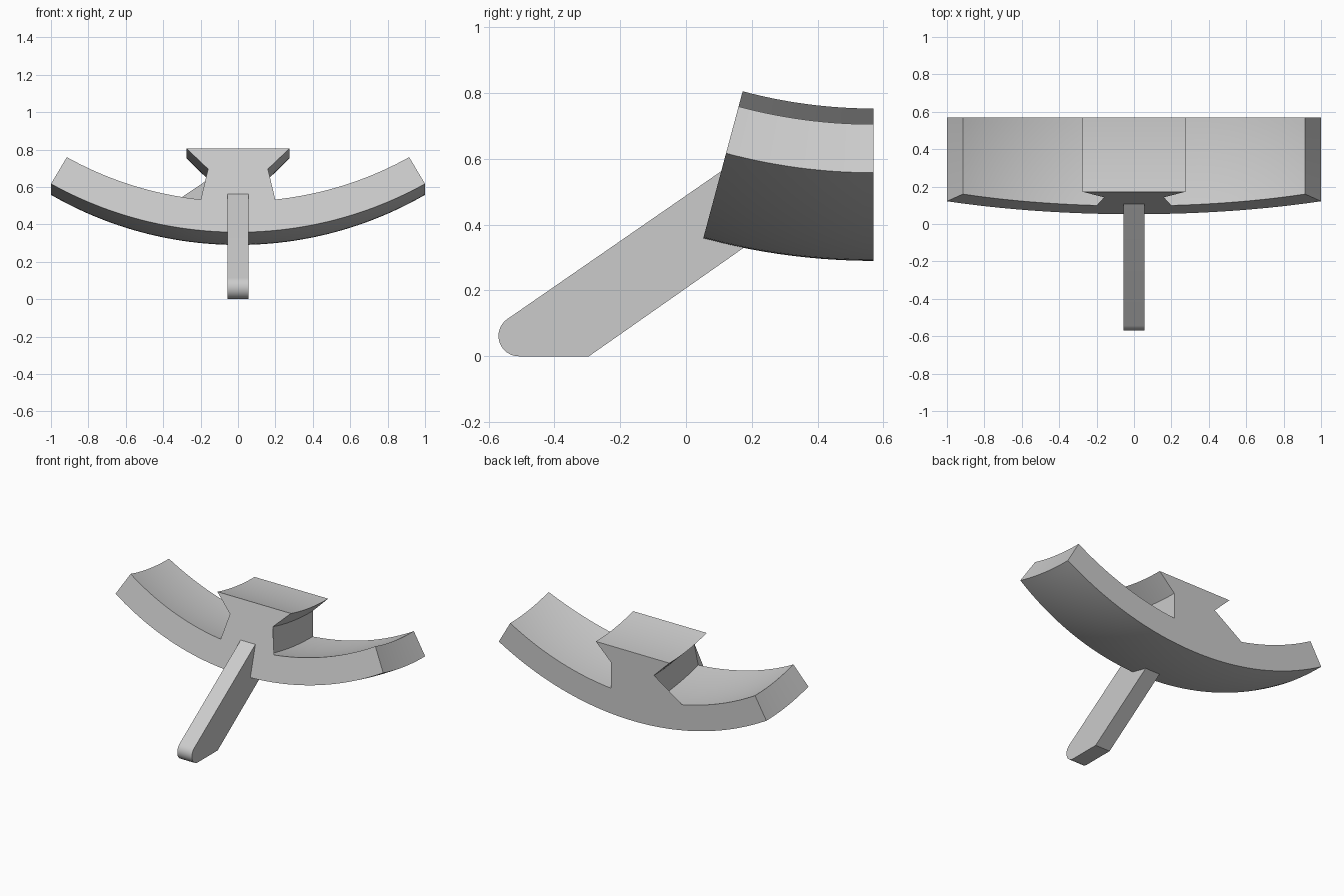
import bpy
import bmesh
from math import sin, cos, pi, radians
from mathutils import Matrix, Vector

cube = bpy.data.objects.get("Cube")
if cube:
    bpy.data.objects.remove(cube, do_unlink=True)

grey = bpy.data.materials.new("plain grey")
grey.use_nodes = True
colour = (0.6, 0.6, 0.6, 1)
grey.diffuse_color = colour
grey.node_tree.nodes["Principled BSDF"].inputs["Base Color"].default_value = colour

BACK = 0.57      # y of the flat back face
CENTRE = 2.29    # height of the centre of all arcs


def arc(cx, cz, r, start, end, steps):
    """Points on an arc, angles in degrees."""
    angles = [radians(start + (end - start) * i / steps) for i in range(steps + 1)]
    return [(cx + r * cos(a), cz + r * sin(a)) for a in angles]


def finish(bm, name):
    bmesh.ops.remove_doubles(bm, verts=bm.verts, dist=1e-5)
    bmesh.ops.recalc_face_normals(bm, faces=bm.faces)
    mesh = bpy.data.meshes.new(name)
    bm.to_mesh(mesh)
    bm.free()
    mesh.materials.append(grey)
    obj = bpy.data.objects.new(name, mesh)
    bpy.context.collection.objects.link(obj)
    bpy.ops.object.select_all(action="DESELECT")
    obj.select_set(True)
    bpy.context.view_layer.objects.active = obj
    bpy.ops.object.shade_smooth_by_angle(angle=radians(25))
    return obj


# Curved band with flared block: one cross-section swept round a sideways axis
inner = 1.83
outer_arc = arc(0, CENTRE, 2.0, 240, 300, 48)
right_arc = arc(0, CENTRE, inner, 300, 275, 20)
block = [(0.16, 0.64), (0.275, 0.753)]
foot = (0.16, CENTRE - (inner ** 2 - 0.16 ** 2) ** 0.5)
half = right_arc + [foot] + block
profile = outer_arc + half + [(-x, z) for x, z in reversed(half)]

bm = bmesh.new()
steps = 16
rings = []
for i in range(steps + 1):
    turn = Matrix.Rotation(radians(-15 * i / steps), 3, "X")
    ring = []
    for x, z in profile:
        p = turn @ Vector((x, 0, z - CENTRE))
        ring.append(bm.verts.new((x, BACK + p.y, CENTRE + p.z)))
    rings.append(ring)
count = len(profile)
for a, b in zip(rings, rings[1:]):
    for j in range(count):
        k = (j + 1) % count
        bm.faces.new((a[j], a[k], b[k], b[j]))
bm.faces.new(rings[0])
bm.faces.new(rings[-1])
finish(bm, "curved_band_and_block")

# Sloping handle: side outline with a rounded toe, extruded across
outline = arc(-0.508, 0.062, 0.062, 125, 270, 20)
outline += [(-0.295, 0), (0.21, 0.354), (0.16, 0.599)]
bm = bmesh.new()
side = bm.faces.new([bm.verts.new((-0.055, y, z)) for y, z in outline])
grown = bmesh.ops.extrude_face_region(bm, geom=[side])["geom"]
bmesh.ops.translate(bm, vec=(0.11, 0, 0),
                    verts=[v for v in grown if isinstance(v, bmesh.types.BMVert)])
finish(bm, "sloping_handle")
